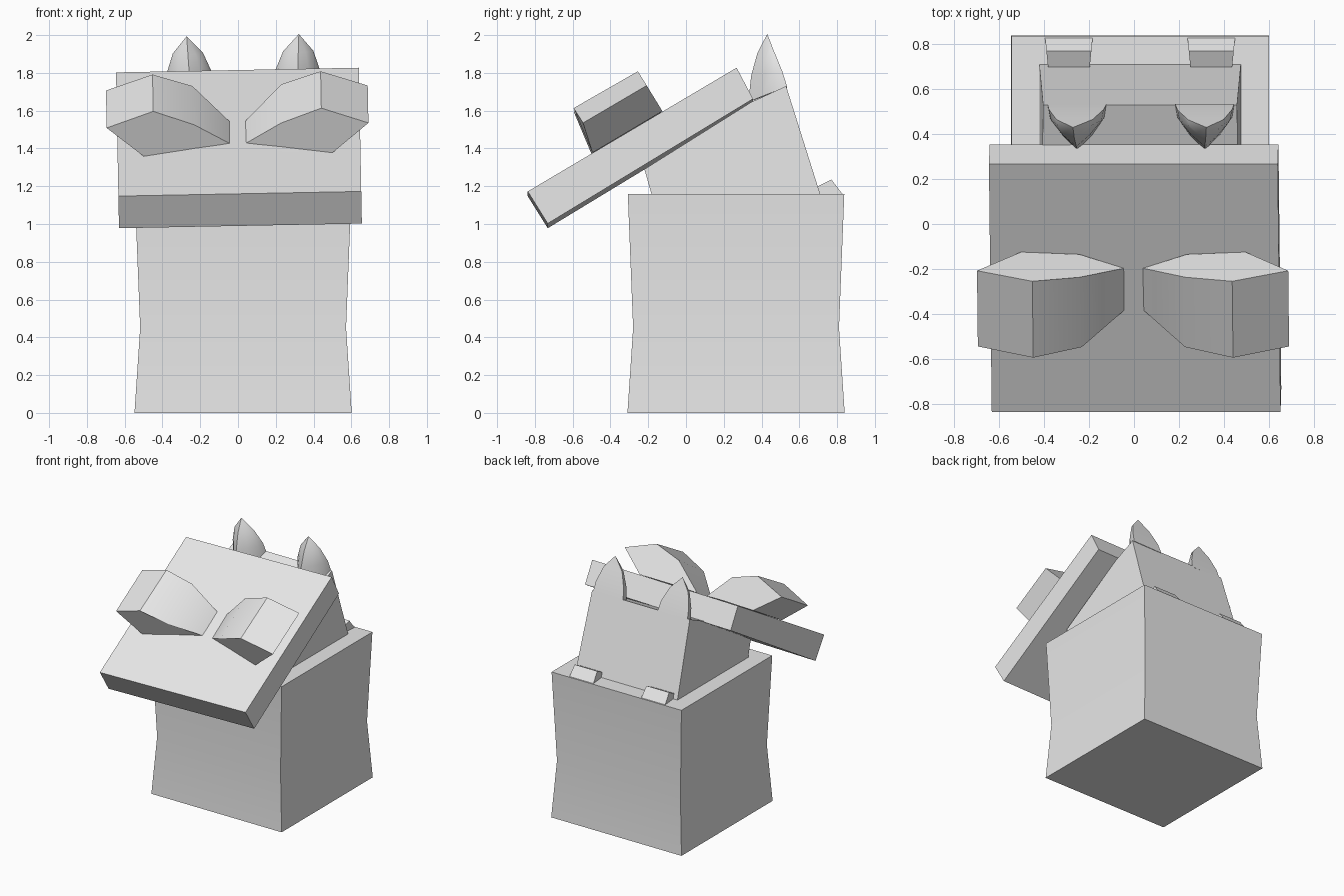
import bpy
import bmesh
from math import radians
from mathutils import Matrix, Vector

if "Cube" in bpy.data.objects:
    bpy.data.objects.remove(bpy.data.objects["Cube"], do_unlink=True)

grey = bpy.data.materials.new("light_grey")
grey.use_nodes = True
grey.diffuse_color = (0.8, 0.8, 0.8, 1)
grey.node_tree.nodes["Principled BSDF"].inputs["Base Color"].default_value = (0.8, 0.8, 0.8, 1)

MID = 0.027  # centre line of the body, neck and horns


def tilt(pivot):
    """Slight sideways lean of the head about a pivot."""
    return Matrix.Translation(pivot) @ Matrix.Rotation(radians(-1.1), 4, 'Y') @ Matrix.Translation(-Vector(pivot))


def loft(name, rings, matrix=Matrix(), smooth=True):
    """Skin a row of equal-sized rings and cap both ends."""
    bm = bmesh.new()
    loops = [[bm.verts.new(matrix @ Vector(p)) for p in ring] for ring in rings]
    n = len(loops[0])
    for a, b in zip(loops, loops[1:]):
        for i in range(n):
            j = (i + 1) % n
            bm.faces.new((a[i], a[j], b[j], b[i]))
    bm.faces.new(loops[0])
    bm.faces.new(loops[-1])
    bmesh.ops.remove_doubles(bm, verts=bm.verts, dist=0.0005)
    bmesh.ops.recalc_face_normals(bm, faces=bm.faces)
    mesh = bpy.data.meshes.new(name)
    bm.to_mesh(mesh)
    bm.free()
    mesh.materials.append(grey)
    ob = bpy.data.objects.new(name, mesh)
    bpy.context.collection.objects.link(ob)
    if smooth:
        bpy.ops.object.select_all(action='DESELECT')
        ob.select_set(True)
        bpy.context.view_layer.objects.active = ob
        bpy.ops.object.shade_smooth_by_angle(angle=radians(35))
    return ob


def square(half, z, cx, cy):
    return [(cx + sx * half, cy + sy * half, z) for sx, sy in ((-1, -1), (1, -1), (1, 1), (-1, 1))]


def mirrored(points, side, cx=0):
    return [(cx + side * x, y, z) for x, y, z in points]


# Body: square block with a slim waist
loft("body", [square(h, z, MID, 0.265) for h, z in ((0.575, 0), (0.545, 0.45), (0.573, 1.16))])

# Neck: side profile swept across, narrowing upward
neck_profile = [(-0.18, 1.15), (-0.22, 1.29), (0.345, 1.645), (0.53, 1.73), (0.713, 1.15)]
loft("neck", [[(MID + s * (0.449 - 0.03 * (z - 1.15)), y, z) for y, z in neck_profile] for s in (-1, 1)],
     smooth=False)

# Head: tilted flat slab
head_tilt = tilt((0.005, 0, 1.4))
slab = [(-0.838, 1.16), (-0.732, 0.99), (0.355, 1.65), (0.268, 1.815)]
loft("head_slab", [[(0.005 + s * 0.643, y, z) for y, z in slab] for s in (-1, 1)], head_tilt, smooth=False)

# Eyes: faceted blocks lying along the slab, tapering inward
eye_front = [(0.693, -0.545, 1.522), (0.445, -0.595, 1.605), (0.23, -0.548, 1.53),
             (0.043, -0.384, 1.427), (0.23, -0.475, 1.378), (0.5, -0.495, 1.368)]
eye_back = [(0.693, -0.208, 1.72), (0.445, -0.255, 1.8), (0.235, -0.237, 1.735),
            (0.043, -0.197, 1.545), (0.24, -0.135, 1.585), (0.5, -0.125, 1.588)]

# Horns: flat-backed pointed shells; back y, back z, half width, front y, front z, centre x
horn_levels = [(0.535, 1.72, 0.132, 0.33, 1.64, 0.284), (0.51, 1.8, 0.122, 0.345, 1.78, 0.286),
               (0.465, 1.91, 0.08, 0.378, 1.9, 0.292), (0.43, 2.0, 0, 0.43, 2.0, 0.297)]


def horn_ring(by, bz, w, fy, fz, cx):
    ring = []
    for u, t in ((-1, 0), (-0.92, 0.3), (-0.5, 0.68), (0, 1), (0.5, 0.68), (0.92, 0.3), (1, 0)):
        ring.append((cx + u * w, by + t * (fy - by), bz + t * (fz - bz)))
    return ring


# Small wedges at the rear of the body top
wedge_profile = [(0.68, 1.15), (0.7, 1.2), (0.77, 1.235), (0.835, 1.15)]

for side, label in ((1, "left"), (-1, "right")):
    loft(label + "_eye", [mirrored(r, side) for r in (eye_front, eye_back)], head_tilt)
    loft(label + "_horn", [mirrored(horn_ring(*lv), side, MID) for lv in horn_levels], tilt((MID, 0, 1.9)))
    loft(label + "_rear_wedge",
         [mirrored([(0.317 + s * (0.093 + 0.1 * (y - 0.7)), y, z) for y, z in wedge_profile], side, MID)
          for s in (-1, 1)], smooth=False)
